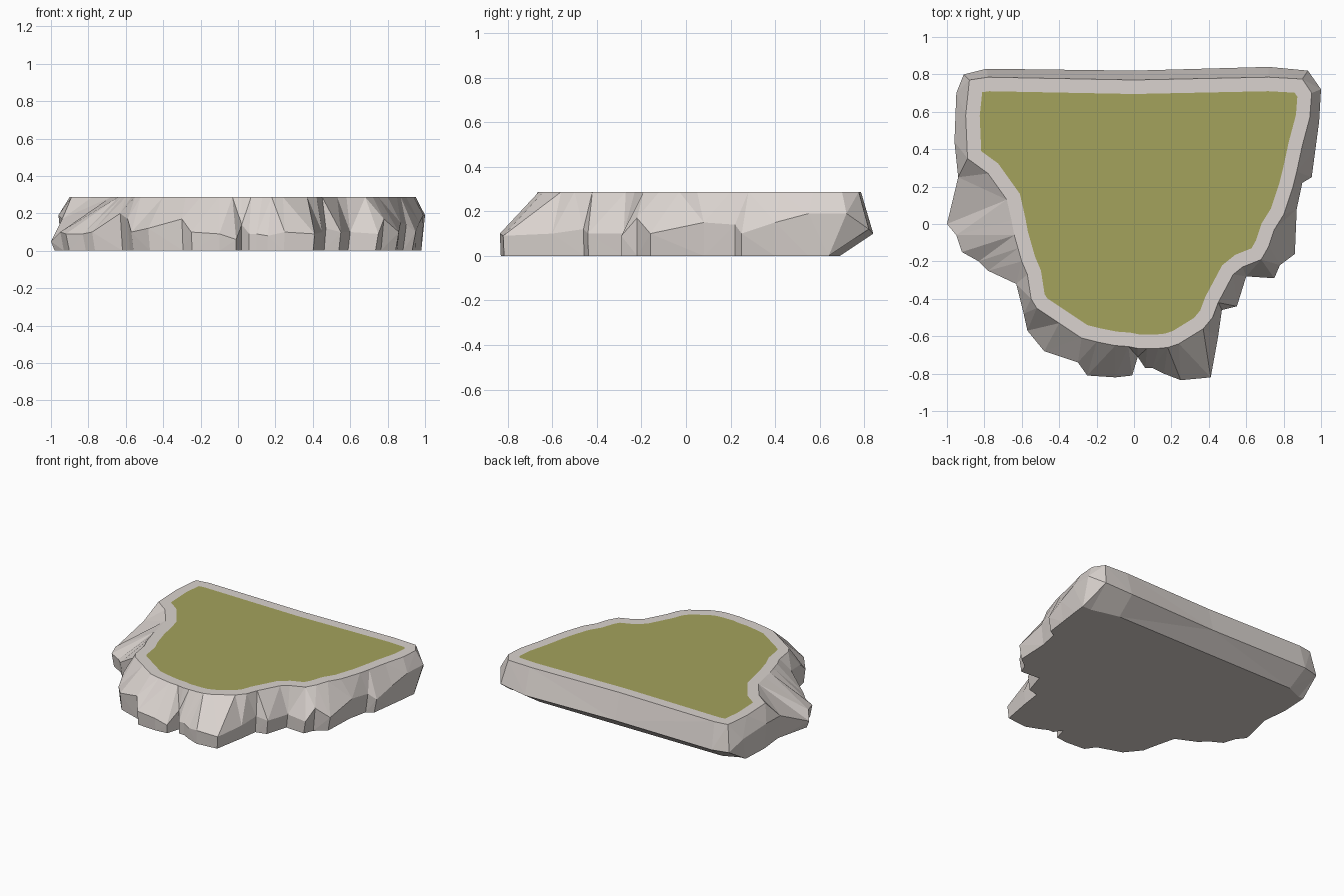
import bpy, bmesh

if "Cube" in bpy.data.objects:
    bpy.data.objects.remove(bpy.data.objects["Cube"])

TOP_Z = 0.287
RIM = 0.075

# widest outline of the rock: x, y, height of the widest point
OUTER = [(-.91, .80, .1), (-.79, .83, .1), (0, .82, .1), (.72, .84, .1), (.93, .82, .12),
         (1, .72, .19), (.99, .55, .19), (.97, .40, .15), (.95, .25, .1), (.90, .22, .14),
         (.87, .08, .15), (.86, -.16, .1), (.78, -.22, .17), (.75, -.29, .09), (.60, -.28, .1),
         (.55, -.44, .1), (.47, -.46, .12), (.45, -.60, .1), (.41, -.82, .09), (.25, -.835, .1),
         (.16, -.80, .08), (.10, -.77, .09), (.06, -.77, .09), (.02, -.71, .14), (-.01, -.81, .06),
         (-.10, -.82, .09), (-.25, -.81, .1), (-.30, -.74, .17), (-.48, -.68, .12), (-.57, -.57, .1),
         (-.59, -.48, .17), (-.63, -.32, .2), (-.78, -.25, .1), (-.83, -.20, .09), (-.92, -.15, .09),
         (-.95, -.06, .1), (-1, 0, .05), (-.94, .25, .17), (-.96, .44, .19), (-.95, .70, .17)]

# matching outline of the flat top
UPPER = [(-.88, .77), (-.78, .785), (0, .77), (.72, .785), (.90, .775),
         (.95, .70), (.94, .57), (.90, .42), (.87, .28), (.85, .20),
         (.80, .05), (.75, -.03), (.72, -.12), (.68, -.19), (.58, -.23),
         (.53, -.27), (.45, -.42), (.42, -.50), (.37, -.56), (.24, -.64),
         (.18, -.66), (.13, -.665), (.07, -.665), (.02, -.665), (-.03, -.655),
         (-.10, -.65), (-.20, -.63), (-.28, -.61), (-.40, -.53), (-.52, -.45),
         (-.55, -.40), (-.57, -.27), (-.60, -.20), (-.62, -.13), (-.64, -.06),
         (-.655, .02), (-.68, .13), (-.78, .27), (-.89, .35), (-.90, .58)]


def material(name, color):
    m = bpy.data.materials.new(name)
    m.diffuse_color = color
    m.use_nodes = True
    m.node_tree.nodes["Principled BSDF"].inputs["Base Color"].default_value = m.diffuse_color
    return m


def add_object(name, bm, mat):
    mesh = bpy.data.meshes.new(name)
    bm.to_mesh(mesh)
    bm.free()
    mesh.materials.append(mat)
    obj = bpy.data.objects.new(name, mesh)
    bpy.context.collection.objects.link(obj)
    return obj


def undercut(x, y):
    """Foot of the rock: slightly inset, strongly tucked in at the back."""
    return (x * .98, min(y * .995, .69 - .05 * (abs(x) > .85)), 0)


# rock: three outlines lofted into cliff walls
bm = bmesh.new()
rings = [[bm.verts.new(p) for p in ring] for ring in (
    [undercut(x, y) for x, y, z in OUTER],
    OUTER,
    [(x, y, TOP_Z) for x, y in UPPER])]
n = len(OUTER)
walls = []
for low, high in zip(rings, rings[1:]):
    for i in range(n):
        j = (i + 1) % n
        walls.append(bm.faces.new((low[i], low[j], high[j], high[i])))
bm.faces.new(rings[0])
top = bm.faces.new(rings[2])
bmesh.ops.recalc_face_normals(bm, faces=bm.faces[:])
bmesh.ops.triangulate(bm, faces=walls)

# stone rim around the top, leaving the middle for the grass
bmesh.ops.inset_region(bm, faces=[top], thickness=RIM, use_even_offset=True)
grass_outline = [v.co.copy() for v in top.verts]
bmesh.ops.delete(bm, geom=[top], context='FACES_ONLY')
add_object("rock_cliff", bm, material("stone", (.70, .65, .62, 1)))

# grass: flat sheet flush with the rim
bm = bmesh.new()
face = bm.faces.new([bm.verts.new(p) for p in grass_outline])
if face.normal.z < 0 or (face.normal_update() or face.normal.z < 0):
    face.normal_flip()
add_object("grass_top", bm, material("grass", (.37, .36, .107, 1)))
